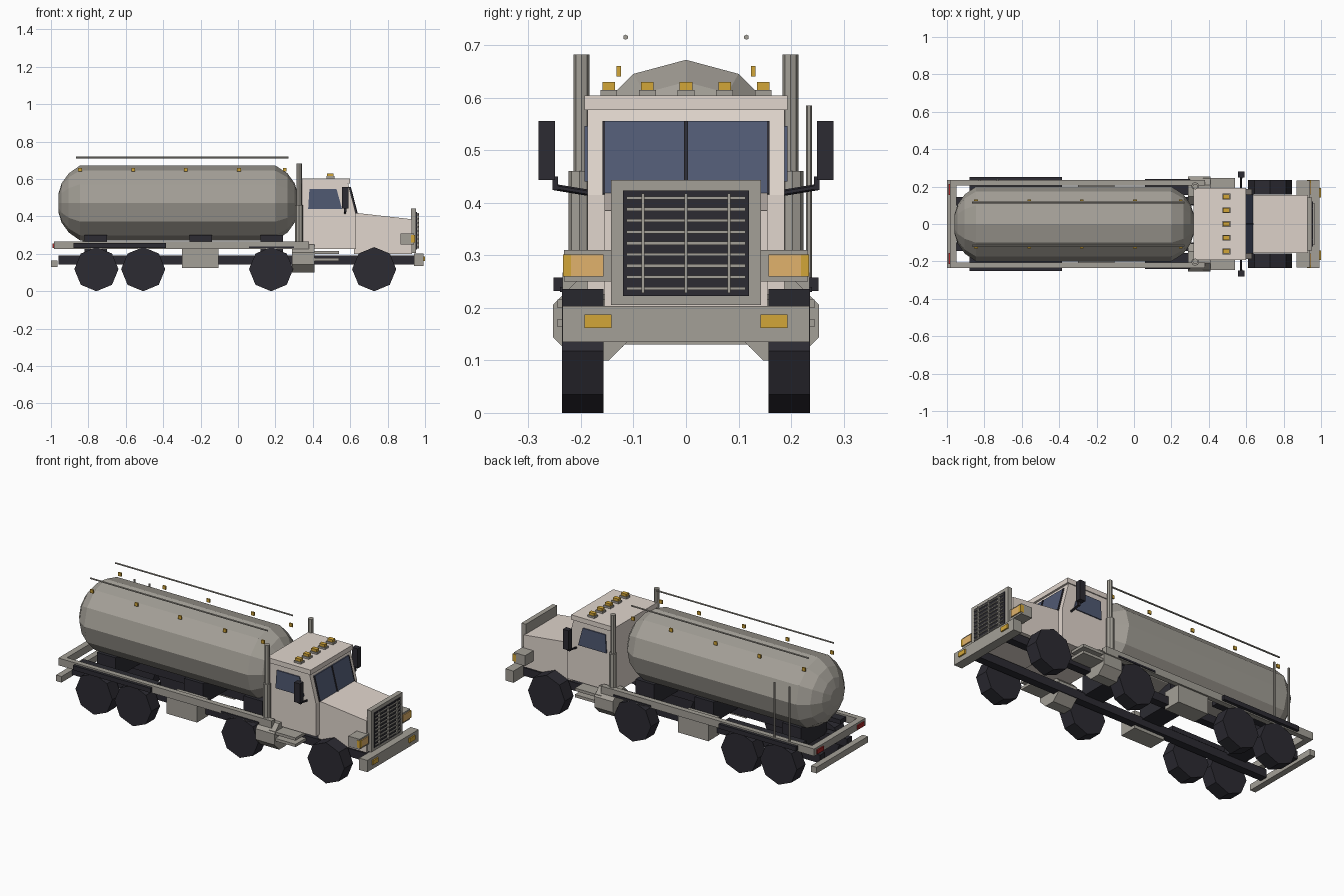
import bpy, bmesh
from math import sin, cos, pi
from mathutils import Vector, Matrix

if "Cube" in bpy.data.objects:
    bpy.data.objects.remove(bpy.data.objects["Cube"])


def material(name, rgb):
    m = bpy.data.materials.new(name)
    m.diffuse_color = (*rgb, 1)
    m.use_nodes = True
    m.node_tree.nodes["Principled BSDF"].inputs["Base Color"].default_value = m.diffuse_color
    return m


CREAM = material("cream_paint", (.75, .67, .61))
STEEL = material("warm_grey_metal", (.37, .35, .31))
DARK = material("dark_rubber", (.025, .024, .032))
GLASS = material("blue_glass", (.08, .10, .17))
AMBER = material("amber_lamp", (.65, .38, .04))
PEACH = material("pale_orange_lamp", (.75, .45, .15))
RED = material("red_lamp", (.4, .02, .02))


def finish(name, bm, mat, mirror):
    bmesh.ops.recalc_face_normals(bm, faces=bm.faces)
    me = bpy.data.meshes.new(name)
    bm.to_mesh(me)
    bm.free()
    me.materials.append(mat)
    ob = bpy.data.objects.new(name, me)
    bpy.context.collection.objects.link(ob)
    if mirror:
        mod = ob.modifiers.new("Mirror", 'MIRROR')
        mod.use_axis = (False, True, False)
        mod.use_mirror_merge = False
    return ob


def prism(name, pts, y0, y1, mat, mirror=False):
    """Extrude an x-z profile from y0 to y1."""
    bm = bmesh.new()
    f = bm.faces.new([bm.verts.new((x, y0, z)) for x, z in pts])
    ext = bmesh.ops.extrude_face_region(bm, geom=[f])["geom"]
    bmesh.ops.translate(bm, vec=(0, y1 - y0, 0),
                        verts=[v for v in ext if isinstance(v, bmesh.types.BMVert)])
    return finish(name, bm, mat, mirror)


def box(name, x0, x1, y0, y1, z0, z1, mat, mirror=False):
    return prism(name, [(x0, z0), (x1, z0), (x1, z1), (x0, z1)], y0, y1, mat, mirror)


def tube(name, a, b, r, mat, mirror=False, n=8, roll=0.0):
    a, b = Vector(a), Vector(b)
    d = b - a
    rot = d.to_track_quat('Z', 'Y').to_matrix().to_4x4()
    bm = bmesh.new()
    bmesh.ops.create_cone(bm, cap_ends=True, segments=n, radius1=r, radius2=r, depth=d.length,
                          matrix=Matrix.Translation((a + b) / 2) @ rot @ Matrix.Rotation(roll, 4, 'Z'))
    return finish(name, bm, mat, mirror)


# Tank: twelve-sided lathe with domed ends
def tank():
    prof = [(-.96, .05), (-.943, .105), (-.905, .158), (-.845, .2),
            (.2, .2), (.265, .158), (.303, .105), (.32, .05)]
    bm = bmesh.new()
    rings = [[bm.verts.new((x, r * sin(k * pi / 6), .472 + r * cos(k * pi / 6)))
              for k in range(12)] for x, r in prof]
    for p, q in zip(rings, rings[1:]):
        for k in range(12):
            j = (k + 1) % 12
            bm.faces.new((p[k], p[j], q[j], q[k]))
    bm.faces.new(rings[0])
    bm.faces.new(rings[-1])
    finish("tank", bm, STEEL, False)


tank()
tube("tank_handrail", (-.865, .115, .715), (.27, .115, .715), .005, STEEL, True, 6)
for i, x in enumerate((-.845, -.56, -.28, .005, .25)):
    box(f"tank_marker_lamp_{i}", x - .01, x + .01, .124, .132, .64, .66, AMBER, True)
for i, x in enumerate((-.826, -.73)):
    tube(f"ladder_post_{i}", (x, .234, .25), (x, .234, .585), .006, STEEL, False, 6)
for i, x in enumerate((-.76, -.2, .18)):
    box(f"tank_saddle_{i}", x - .06, x + .06, -.12, .12, .18, .30, DARK)

# Chassis and deck
box("chassis_rail", -.96, .98, .10, .145, .143, .19, DARK, True)
box("deck_rail", -.95, .38, .205, .235, .225, .267, STEEL, True)
box("rear_crossbar", -.985, -.95, -.235, .235, .225, .267, STEEL)
box("tail_lamp", -.993, -.984, .155, .215, .232, .255, RED, True)
box("rear_bumper", -1.0, -.965, -.235, .235, .13, .165, STEEL)
box("rear_mudguard", -.88, -.385, .155, .252, .232, .258, DARK, True)
box("middle_mudguard", .06, .30, .155, .24, .23, .24, DARK, True)
box("side_locker", -.30, -.105, .12, .225, .125, .228, STEEL, True)
tube("fuel_tank", (.29, .178, .175), (.41, .178, .175), .0812, STEEL, True, 8, pi / 8)

# Wheels: octagonal
for i, x in enumerate((-.757, -.507, .177, .728)):
    tube(f"wheel_{i}", (x, .157, .118), (x, .236, .118), .118, DARK, True, 8)

# Cab
prism("cab", [(.32, .225), (.63, .225), (.63, .415), (.588, .578), (.32, .578)],
      -.187, .187, CREAM)
box("roof_cap", .318, .6, -.193, .193, .576, .604, CREAM)
prism("windscreen", [(.625, .415), (.636, .417), (.600, .556), (.590, .556)],
      -.155, .155, GLASS)
prism("windscreen_divider", [(.626, .415), (.640, .417), (.604, .556), (.590, .556)],
      -.004, .004, DARK)
prism("windscreen_pillar", [(.626, .415), (.638, .417), (.602, .556), (.590, .556)],
      .154, .159, DARK, True)
prism("side_window", [(.375, .44), (.556, .44), (.527, .546), (.382, .546)],
      .18, .193, GLASS, True)
for i in range(5):
    y = (i - 2) * .0735
    box(f"roof_lamp_base_{i}", .472, .516, y - .016, y + .016, .602, .615, STEEL)
    box(f"roof_lamp_{i}", .477, .511, y - .012, y + .012, .615, .63, AMBER)
box("mirror", .556, .592, .249, .281, .443, .556, DARK, True)
tube("mirror_arm", (.572, .18, .418), (.572, .252, .43), .006, DARK, True, 6)
box("mirror_bracket", .566, .580, .244, .254, .424, .45, DARK, True)
for i, z in enumerate((.163, .2)):
    box(f"cab_step_{i}", .37, .54, .15, .245, z, z + .016, STEEL, True)

# Exhausts
tube("exhaust_stack", (.327, .199, .2), (.327, .199, .682), .015, STEEL, True)
tube("exhaust_muffler", (.327, .203, .2), (.327, .203, .46), .021, STEEL, True)

# Hood, grille and bumper
prism("hood", [(.62, .2), (.93, .2), (.93, .385), (.62, .42)], -.155, .155, CREAM)
box("grille_surround", .925, .953, -.143, .143, .205, .443, STEEL)
box("grille_panel", .95, .957, -.12, .12, .222, .423, DARK)
for i in range(9):
    z = .237 + i * .0215
    box(f"grille_bar_{i}", .956, .964, -.113, .113, z - .003, z + .003, STEEL)
for i, y in enumerate((-.082, 0, .082)):
    box(f"grille_upright_{i}", .957, .967, y - .003, y + .003, .228, .418, STEEL)
box("headlamp_housing", .868, .94, .143, .232, .25, .31, STEEL, True)
box("headlamp", .938, .946, .157, .219, .26, .301, PEACH, True)
box("corner_indicator", .925, .946, .219, .234, .26, .301, AMBER, True)
box("front_bumper", .94, .992, -.235, .235, .135, .203, STEEL)
box("bumper_lamp", .985, 1.0, .142, .193, .162, .187, AMBER, True)
